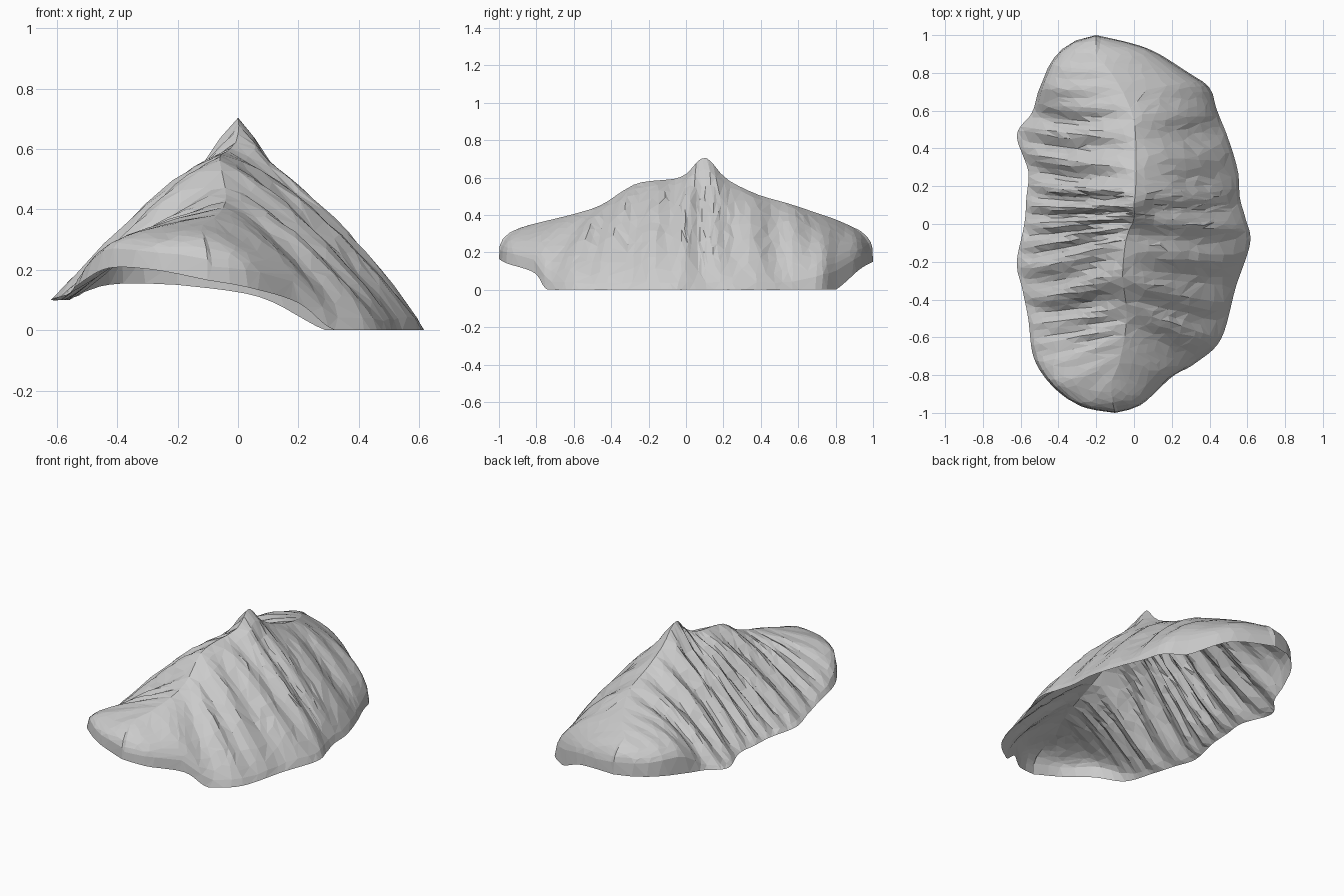
import bpy, bmesh, math, random
from mathutils import Vector

if "Cube" in bpy.data.objects:
    bpy.data.objects.remove(bpy.data.objects["Cube"])

random.seed(4)
SECTIONS = 90      # cross-sections from front tip to back tip
STEPS = 14         # points from the rim up to the ridge

# Matching control points, front to back: right rim, ridge line, left rim
rim_east = [(-.1, -1, .165), (.04, -.955, .14), (.2, -.81, .09), (.32, -.74, 0),
            (.46, -.61, 0), (.54, -.33, 0), (.615, -.1, 0), (.59, .03, 0),
            (.56, .14, 0), (.55, .28, 0), (.5, .45, 0), (.44, .6, 0),
            (.4, .72, 0), (.29, .8, 0), (.07, .93, .11), (-.2, 1, .15)]
ridge = [(-.12, -.9, .325), (-.12, -.84, .345), (-.08, -.74, .37), (-.05, -.6, .405),
         (-.04, -.45, .455), (-.06, -.27, .565), (-.04, -.08, .59), (0, .03, .605),
         (0, .1, .6), (.01, .2, .59), (.01, .38, .51), (0, .55, .46),
         (-.06, .7, .41), (-.12, .8, .375), (-.17, .86, .35), (-.2, .89, .335)]
rim_west = [(-.1, -1, .165), (-.28, -.965, .2), (-.43, -.86, .205), (-.53, -.71, .15),
            (-.56, -.5, .12), (-.59, -.35, .11), (-.62, -.2, .1), (-.58, 0, .1),
            (-.57, .14, .1), (-.56, .28, .1), (-.62, .47, .1), (-.54, .59, .11),
            (-.5, .72, .13), (-.43, .87, .15), (-.33, .96, .155), (-.2, 1, .15)]
peak = Vector((.005, .1))


def along(points, u):
    """Smooth curve through the points, with u running from 0 to 1."""
    last = len(points) - 1
    i = min(int(u * last), last - 1)
    f = u * last - i
    a, b, c, d = (Vector(points[max(0, min(last, i + k))]) for k in (-1, 0, 1, 2))
    return b + (c - a) * f / 2 + (a * 2 - b * 5 + c * 4 - d) * f * f / 2 \
        + (b * 3 - a - c * 3 + d) * f ** 3 / 2


def smooth_step(low, high, value):
    f = max(0, min(1, (value - low) / (high - low)))
    return f * f * (3 - 2 * f)


def flank_point(rim, top, t, west):
    """Point on the flank: domed at the ends, rounded and ribbed midway."""
    dome = smooth_step(.35, .75 if west else .88, abs(top.y))
    straight, blunt, crown = (1.04, .27, .5) if west else (.79, .36, .35)
    power = straight + (blunt - straight) * dome
    rise = t ** power + crown * (1 - dome) * t * t * (1 - t)
    p = rim.lerp(top, t)
    p.z = rim.z + (top.z - rim.z) * rise
    # Small knobbed summit
    p.z += .105 * math.exp(-((p.xy - peak).length / .075) ** 2)
    # Ribs run from the rim to the ridge
    spacing, depth = (.125, .03) if west else (.2, .02)
    shift = .02 * math.sin(5 * t) + .025 * math.sin(9 * rim.y)
    wave = math.cos(2 * math.pi * (rim.y + shift) / spacing)
    swell = math.sin(math.pi * t) ** .7 * (1 - .85 * dome) if 0 < t < 1 else 0
    push = depth * wave * swell / 2
    p += Vector((-push if west else push, 0, push))
    # Uneven facets
    return p + Vector([random.uniform(-1, 1) for _ in range(3)]) * .004 * swell


# Hollow shell, open underneath
bm = bmesh.new()
rows = []
for s in range(SECTIONS + 1):
    u = s / SECTIONS
    east, top, west = (along(c, u) for c in (rim_east, ridge, rim_west))
    climb = [(k / STEPS) ** 1.3 for k in range(STEPS + 1)]
    row = [flank_point(west, top, t, True) for t in climb]
    row += [flank_point(east, top, t, False) for t in reversed(climb[:-1])]
    for p in row:
        p.z = max(p.z, 0)
    # Both flanks meet in one seam at each tip
    if s in (0, SECTIONS):
        for k in range(STEPS):
            row[-1 - k] = row[k].copy()
    rows.append([bm.verts.new(p) for p in row])

for near, far in zip(rows, rows[1:]):
    for k in range(len(near) - 1):
        bm.faces.new((near[k], far[k], far[k + 1], near[k + 1]))
bmesh.ops.remove_doubles(bm, verts=bm.verts, dist=.002)
bmesh.ops.triangulate(bm, faces=bm.faces)
bmesh.ops.recalc_face_normals(bm, faces=bm.faces)
if sum(f.normal.z for f in bm.faces) < 0:
    bmesh.ops.reverse_faces(bm, faces=bm.faces)

mesh = bpy.data.meshes.new("ribbed_shell")
bm.to_mesh(mesh)
bm.free()
shell = bpy.data.objects.new("ribbed_shell", mesh)
bpy.context.collection.objects.link(shell)

# Coarser, irregular flat facets
facets = shell.modifiers.new("facets", "DECIMATE")
facets.ratio = .4

# Single stone colour
stone = bpy.data.materials.new("pale_grey")
stone.use_nodes = True
stone.diffuse_color = (.6, .6, .6, 1)
stone.node_tree.nodes["Principled BSDF"].inputs["Base Color"].default_value = (.6, .6, .6, 1)
mesh.materials.append(stone)
